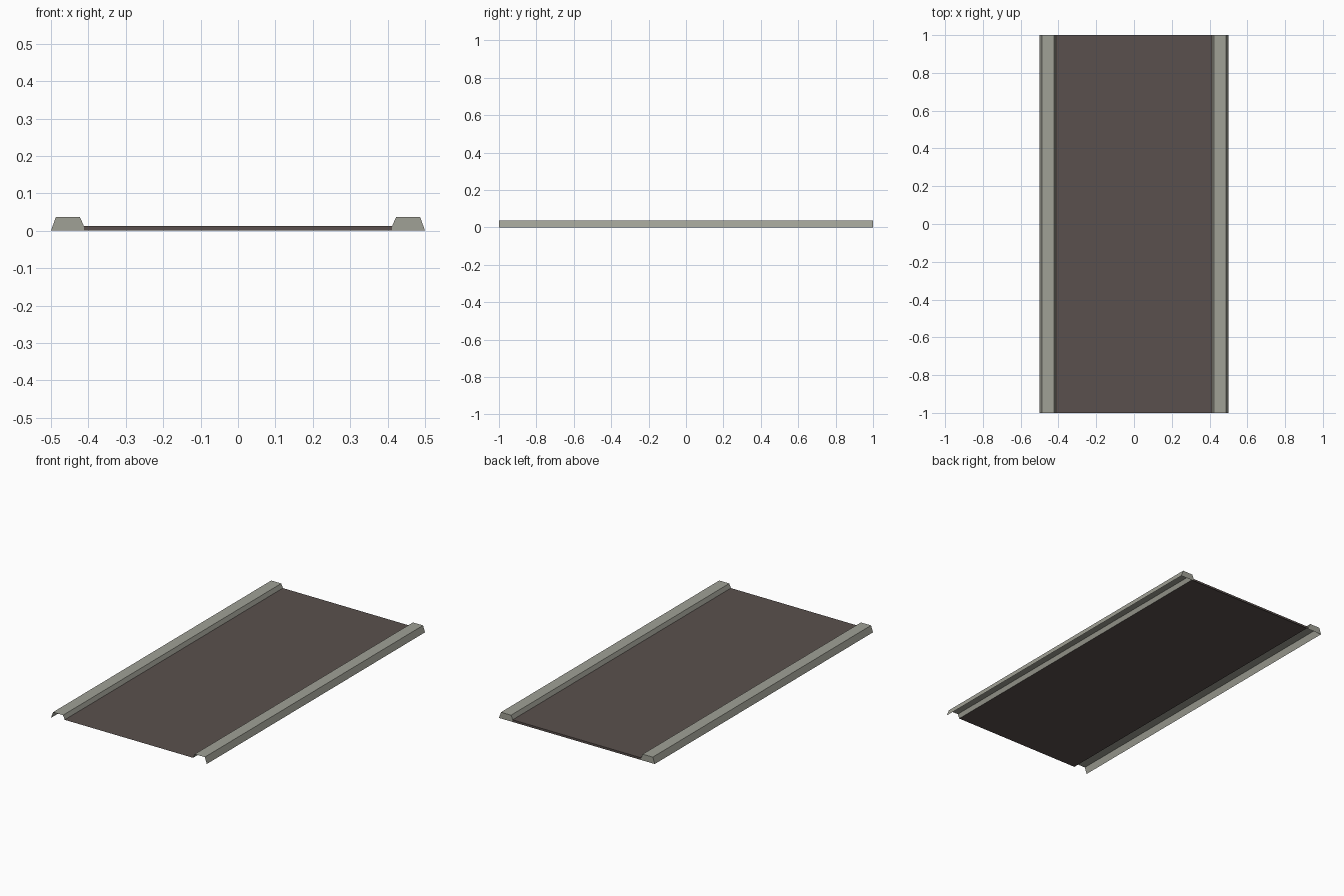
import bpy
import bmesh

if "Cube" in bpy.data.objects:
    bpy.data.objects.remove(bpy.data.objects["Cube"])


def material(name, rgb):
    mat = bpy.data.materials.new(name)
    mat.diffuse_color = (*rgb, 1.0)
    mat.use_nodes = True
    mat.node_tree.nodes["Principled BSDF"].inputs["Base Color"].default_value = mat.diffuse_color
    return mat


def open_strip(name, profile, cap, mat):
    """Sweep an x-z profile along y as a thin shell, closed only at the back."""
    bm = bmesh.new()
    front = [bm.verts.new((x, -1.0, z)) for x, z in profile]
    back = [bm.verts.new((x, 1.0, z)) for x, z in profile]
    for i in range(len(profile) - 1):
        bm.faces.new((front[i], front[i + 1], back[i + 1], back[i]))
    # back end plate reaches the ground
    extra = [bm.verts.new((x, 1.0, z)) for x, z in cap]
    bm.faces.new(back + extra)
    bm.normal_update()
    mesh = bpy.data.meshes.new(name)
    bm.to_mesh(mesh)
    bm.free()
    mesh.materials.append(mat)
    obj = bpy.data.objects.new(name, mesh)
    bpy.context.collection.objects.link(obj)
    return obj


asphalt = material("dark brown asphalt", (0.102, 0.081, 0.074))
concrete = material("grey concrete", (0.352, 0.356, 0.305))

INNER, ROAD_Z, CURB_Z = 0.412, 0.0125, 0.0365

# road surface with a thin back edge
open_strip("road_surface", [(-INNER, ROAD_Z), (INNER, ROAD_Z)],
           [(INNER, 0), (-INNER, 0)], asphalt)

# hollow raised curbs, mirrored to both sides
curb = open_strip("curbs",
                  [(-0.5, 0), (-0.487, CURB_Z), (-0.4225, CURB_Z), (-INNER, ROAD_Z)],
                  [(-INNER, 0)], concrete)
mirror = curb.modifiers.new("both_sides", 'MIRROR')
mirror.use_axis = (True, False, False)
mirror.use_mirror_merge = False
